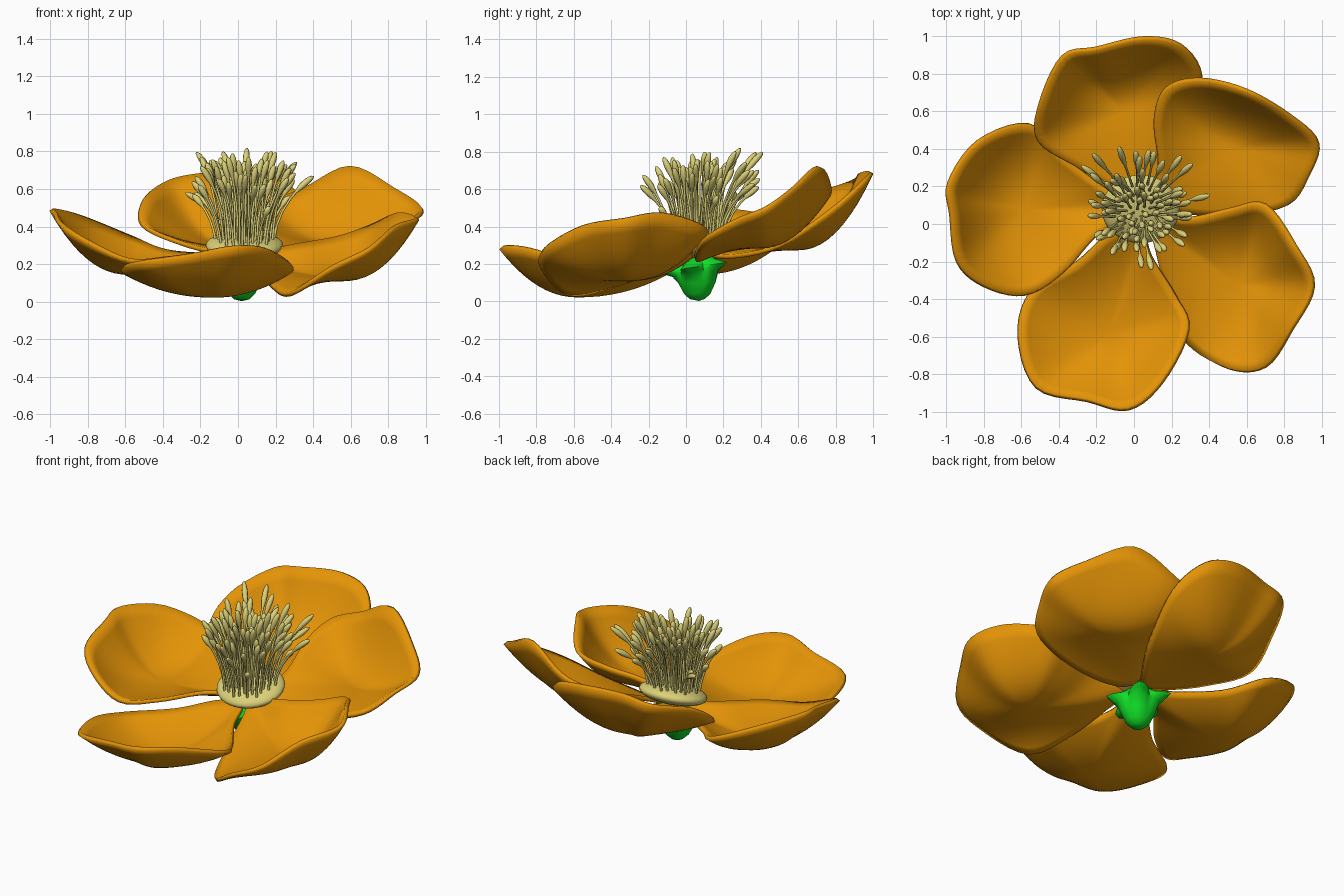
import bpy, bmesh, math, random
from mathutils import Vector, Matrix

if "Cube" in bpy.data.objects:
    bpy.data.objects.remove(bpy.data.objects["Cube"])

random.seed(4)


def material(name, rgb):
    m = bpy.data.materials.new(name)
    m.diffuse_color = (*rgb, 1)
    m.use_nodes = True
    m.node_tree.nodes["Principled BSDF"].inputs["Base Color"].default_value = m.diffuse_color
    return m


ORANGE = material("petal_orange", (0.78, 0.295, 0.002))
GREEN = material("sepal_green", (0.005, 0.75, 0.02))
CREAM = material("stamen_cream", (0.72, 0.64, 0.19))


def finish(name, bm, mat, angle=60):
    bmesh.ops.recalc_face_normals(bm, faces=bm.faces)
    me = bpy.data.meshes.new(name)
    bm.to_mesh(me)
    bm.free()
    me.materials.append(mat)
    ob = bpy.data.objects.new(name, me)
    bpy.context.collection.objects.link(ob)
    bpy.ops.object.select_all(action='DESELECT')
    ob.select_set(True)
    bpy.context.view_layer.objects.active = ob
    bpy.ops.object.shade_smooth_by_angle(angle=math.radians(angle))
    return ob


def spline(pts, steps=5):
    # closed Catmull-Rom curve
    out, n = [], len(pts)
    for i in range(n):
        a, b, c, d = (Vector(pts[(i + k) % n]) for k in (-1, 0, 1, 2))
        for j in range(steps):
            t = j / steps
            out.append(0.5 * (2 * b + (c - a) * t + (2 * a - 5 * b + 4 * c - d) * t * t
                              + (3 * b - a - 3 * c + d) * t ** 3))
    return out


def skin(bm, rings):
    # bridge rings; a one-vertex ring is a pole
    for r, q in zip(rings, rings[1:]):
        n = max(len(r), len(q))
        for i in range(n):
            j = (i + 1) % n
            if len(r) == 1:
                bm.faces.new((r[0], q[i], q[j]))
            elif len(q) == 1:
                bm.faces.new((r[i], r[j], q[0]))
            else:
                bm.faces.new((r[i], r[j], q[j], q[i]))


def petal(name, centre, outline, power=2.1):
    # cupped bowl: rim waves fade inward, height climbs from the low centre
    bm = bmesh.new()
    c0 = Vector(centre)
    rim = spline(outline)
    n = len(rim)
    mean = sum(rim, Vector()) / n
    waves = []
    for k in range(1, n // 2):
        w = math.tau * k / n
        waves.append((k, w, sum((p * math.cos(w * i) for i, p in enumerate(rim)), Vector()) * 2 / n,
                      sum((p * math.sin(w * i) for i, p in enumerate(rim)), Vector()) * 2 / n))
    rings = [[bm.verts.new(c0)]]
    for step in range(1, 11):
        s = step / 10
        ring = []
        for i, edge in enumerate(rim):
            z = c0.z + (mean.z - c0.z) * s ** power
            for k, w, c, d in waves:
                z += (c.z * math.cos(w * i) + d.z * math.sin(w * i)) * s ** max(k, power)
            ring.append(bm.verts.new((c0.x + (edge.x - c0.x) * s, c0.y + (edge.y - c0.y) * s, z)))
        rings.append(ring)
    skin(bm, rings)
    ob = finish(name, bm, ORANGE)
    mod = ob.modifiers.new("thickness", 'SOLIDIFY')
    mod.thickness = 0.024
    mod.offset = 0


# Petals: centre, then rim points
petal("back_petal", (-0.05, 0.6, 0.285), [
    (0.03, 0.12, 0.25), (-0.1, 0.18, 0.26), (-0.3, 0.3, 0.31), (-0.51, 0.44, 0.41),
    (-0.5, 0.64, 0.55), (-0.38, 0.89, 0.64), (-0.2, 0.935, 0.68), (0.05, 0.99, 0.69),
    (0.25, 0.95, 0.64), (0.36, 0.78, 0.49), (0.3, 0.5, 0.3), (0.15, 0.25, 0.24)])
petal("back_right_petal", (0.52, 0.4, 0.295), [
    (0.1, 0.13, 0.25), (0.13, 0.32, 0.34), (0.11, 0.55, 0.45), (0.17, 0.72, 0.53),
    (0.35, 0.77, 0.6), (0.6, 0.71, 0.72), (0.84, 0.57, 0.6), (0.98, 0.43, 0.5),
    (0.93, 0.26, 0.43), (0.82, 0.1, 0.33), (0.55, 0.05, 0.25), (0.25, 0.06, 0.22)])
petal("front_right_petal", (0.55, -0.32, 0.12), [
    (0.08, 0.04, 0.25), (0.3, 0.03, 0.3), (0.52, 0.08, 0.34), (0.7, 0.1, 0.4),
    (0.86, -0.12, 0.47), (0.955, -0.33, 0.44), (0.84, -0.56, 0.4), (0.7, -0.76, 0.28),
    (0.5, -0.77, 0.18), (0.28, -0.63, 0.04), (0.18, -0.4, 0.08), (0.11, -0.12, 0.18)], 2.3)
petal("front_petal", (-0.13, -0.58, 0.033), [
    (0.03, 0.0, 0.22), (-0.12, -0.04, 0.21), (-0.3, -0.2, 0.17), (-0.55, -0.36, 0.14),
    (-0.615, -0.6, 0.18), (-0.52, -0.87, 0.21), (-0.25, -0.94, 0.25), (-0.03, -0.985, 0.29),
    (0.15, -0.84, 0.28), (0.29, -0.56, 0.19), (0.22, -0.38, 0.14), (0.09, -0.17, 0.17)])
petal("left_petal", (-0.58, 0.08, 0.155), [
    (0.0, 0.08, 0.25), (-0.2, -0.06, 0.25), (-0.38, -0.26, 0.23), (-0.58, -0.38, 0.22),
    (-0.8, -0.33, 0.32), (-0.94, -0.2, 0.41), (-0.975, 0.05, 0.47), (-0.985, 0.22, 0.49),
    (-0.83, 0.44, 0.45), (-0.56, 0.53, 0.34), (-0.38, 0.36, 0.27), (-0.17, 0.2, 0.25)], 2.2)

# Sepal cup: lathe whose upper rings flare into five points
bm = bmesh.new()
rings = [[bm.verts.new((0.02, 0.07, 0.002))]]
for z, r, star in [(0.012, 0.04, 0), (0.04, 0.07, 0), (0.1, 0.1, 0.03), (0.15, 0.12, 0.1),
                   (0.17, 0.14, 0.25), (0.185, 0.15, 0.32), (0.195, 0.13, 0.28),
                   (0.215, 0.1, 0.1), (0.25, 0.06, 0)]:
    ring = []
    for i in range(40):
        a = math.tau * i / 40 - math.pi / 2
        point = 1 - 2 * abs((i / 8) % 1 - 0.5)
        q = r * (1 + star * (1 - 2 * point))
        y = q * math.sin(a)
        ring.append(bm.verts.new((0.02 + q * math.cos(a), 0.06 + y, z + (0.15 * y if z > 0.1 else 0))))
    rings.append(ring)
rings.append([bm.verts.new((0.02, 0.06, 0.25))])
skin(bm, rings)
finish("sepal_cup", bm, GREEN, 40)

# Tilted disc carrying the stamens
TILT = Matrix.Rotation(math.radians(16), 4, 'X')
HUB = Vector((0.035, 0.08, 0.3))
bm = bmesh.new()
bmesh.ops.create_uvsphere(bm, u_segments=32, v_segments=16, radius=1)
bm.transform(Matrix.Translation(HUB) @ TILT @ Matrix.Diagonal((0.207, 0.19, 0.06, 1)))
finish("flower_disc", bm, CREAM)

# Stamens: thin curved filaments swelling into long tapering anthers
PROFILE = [(0, .008), (.2, .007), (.4, .0065), (.6, .0065), (.7, .0075), (.75, .012),
           (.82, .017), (.89, .018), (.95, .014), (.985, .008)]
bm = bmesh.new()
COUNT = 78
for n in range(COUNT):
    f = math.sqrt((n + 0.5) / COUNT)
    a = n * 2.39996
    out = Vector((math.cos(a), math.sin(a), 0))
    root = HUB + TILT @ (out * 0.16 * f + Vector((0, 0, 0.05 * math.sqrt(1 - 0.8 * f * f))))
    low = f > 0.8 and random.random() < 0.4
    reach = random.uniform(0.12, 0.18) if low else 0.02 + 0.15 * f * random.uniform(0.4, 1.1)
    if out.y > 0.6 and f > 0.8:
        reach += 0.06
    height = random.uniform(0.2, 0.34) if low else random.uniform(0.35, 0.48) - 0.04 * f
    jig = Vector((random.uniform(-.045, .045), random.uniform(-.045, .045), 0))
    tip = root + out * reach + jig + Vector((0, 0.01, height))
    mid = root + out * reach * 0.15 + Vector((0, 0, height * 0.6))
    rings = [[bm.verts.new(root)]]
    for t, r in PROFILE:
        p = root * (1 - t) ** 2 + mid * 2 * t * (1 - t) + tip * t * t
        d = ((mid - root) * (1 - t) + (tip - mid) * t).normalized()
        u = d.cross(Vector((0.3, 1, 0.1))).normalized()
        v = d.cross(u)
        rings.append([bm.verts.new(p + r * (u * math.cos(k * math.tau / 7) + v * math.sin(k * math.tau / 7)))
                      for k in range(7)])
    rings.append([bm.verts.new(tip)])
    skin(bm, rings)
finish("stamens", bm, CREAM)
